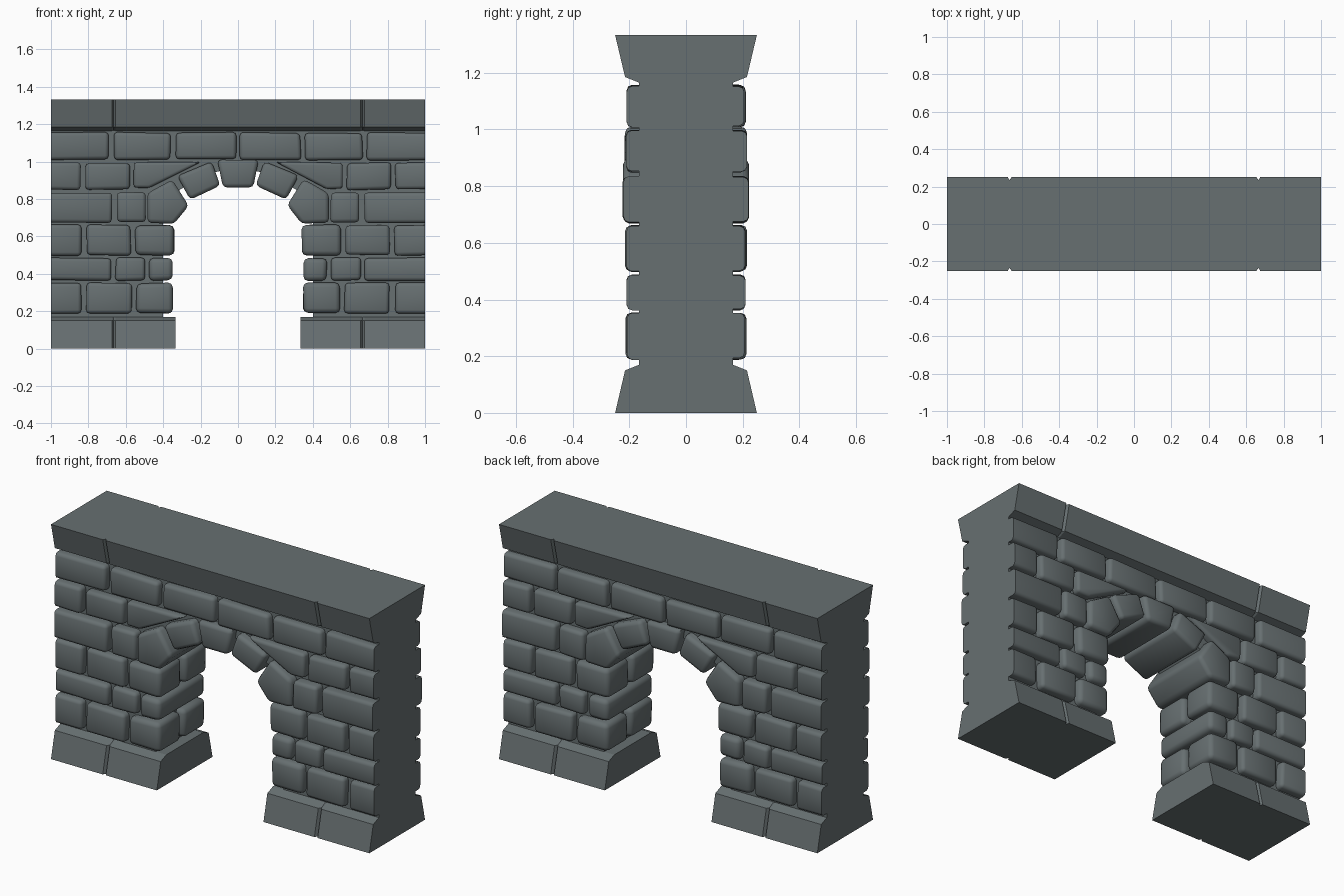
import bpy, bmesh, math, random
from mathutils import Vector

random.seed(4)
cube = bpy.data.objects.get("Cube")
if cube:
    bpy.data.objects.remove(cube)

# Single stone colour
stone_mat = bpy.data.materials.new("grey stone")
stone_mat.use_nodes = True
GREY = (0.135, 0.16, 0.165, 1)
stone_mat.diffuse_color = GREY
stone_mat.node_tree.nodes["Principled BSDF"].inputs["Base Color"].default_value = GREY


def finish(name, bm, smooth=False):
    bmesh.ops.recalc_face_normals(bm, faces=bm.faces)
    if smooth:
        for f in bm.faces:
            f.smooth = True
        for e in bm.edges:
            e.smooth = e.calc_face_angle(0) < math.radians(50)
    mesh = bpy.data.meshes.new(name)
    bm.to_mesh(mesh)
    bm.free()
    mesh.materials.append(stone_mat)
    obj = bpy.data.objects.new(name, mesh)
    bpy.context.collection.objects.link(obj)
    return obj


def prism(outline, y0, y1):
    """Extrude an (x, z) outline from y0 to y1."""
    bm = bmesh.new()
    face = bm.faces.new([bm.verts.new((x, y0, z)) for x, z in outline])
    ext = bmesh.ops.extrude_face_region(bm, geom=[face])
    verts = [v for v in ext["geom"] if isinstance(v, bmesh.types.BMVert)]
    bmesh.ops.translate(bm, verts=verts, vec=(0, y1 - y0, 0))
    bmesh.ops.recalc_face_normals(bm, faces=bm.faces)
    return bm


def stone(name, outline, y0, y1, round_by=0.019, jitter=0.004):
    """Rounded block, trimmed flush with the ends of the wall."""
    r = lambda: random.uniform(-jitter, jitter)
    bm = prism([(x + r(), z + r()) for x, z in outline], y0, y1)
    bmesh.ops.bevel(bm, geom=bm.edges[:], offset=round_by, segments=2,
                    profile=0.5, affect='EDGES', clamp_overlap=True)
    for side in (-1, 1):
        if max(v.co.x * side for v in bm.verts) > 1:
            cut = bmesh.ops.bisect_plane(
                bm, geom=bm.verts[:] + bm.edges[:] + bm.faces[:],
                plane_co=(side, 0, 0), plane_no=(side, 0, 0), clear_outer=True)
            rim = [g for g in cut["geom_cut"] if isinstance(g, bmesh.types.BMEdge)]
            bmesh.ops.edgeloop_fill(bm, edges=rim)
    return finish(name, bm, smooth=True)


def course(name, half_profile, x0, x1, joints):
    """Tapered band of (y, z) half profile, with V joints cut across it."""
    stations = [(x0, 0)]
    for j in joints:
        stations += [(j - 0.01, 0), (j, 0.016), (j + 0.01, 0)]
    stations.append((x1, 0))
    bm = bmesh.new()
    rings = []
    for x, inset in stations:
        half = [(max(y - inset, 0.16), z) for y, z in half_profile]
        ring = half + [(-y, z) for y, z in reversed(half)]
        rings.append([bm.verts.new((x, y, z)) for y, z in ring])
    for a, b in zip(rings, rings[1:]):
        for i in range(len(a)):
            k = (i + 1) % len(a)
            bm.faces.new((a[i], a[k], b[k], b[i]))
    bm.faces.new(rings[0])
    bm.faces.new(rings[-1])
    return finish(name, bm)


# Inner wall with the arched opening
CORE = 0.165
arch = [(0.40, 0.1), (0.40, 0.72), (0.31, 0.85), (0.2, 0.92), (0.08, 0.955)]
outline = [(1, 0.1)] + [(1, 1.25), (-1, 1.25), (-1, 0.1)]
outline += [(-x, z) for x, z in arch] + arch[::-1]
finish("wall_core", prism(outline, -CORE, CORE))

# Coping and plinths
course("coping", [(0.165, 1.165), (0.215, 1.185), (0.25, 1.333)], -1, 1, (-0.665, 0.665))
plinth = [(0.25, 0), (0.215, 0.15), (0.165, 0.17)]
course("left_plinth", plinth, 0.335, 1, (0.665,))
course("right_plinth", plinth, -1, -0.335, (-0.665,))

# Rows of face stones: bottom, top, face depth, (inner x, outer x) spans
END = 1.06
ROWS = [
    (0.19, 0.35, 0.21, [(0.57, 0.81), (0.84, END)]),
    (0.365, 0.485, 0.208, [(0.5, 0.655), (0.675, END)]),
    (0.5, 0.66, 0.212, [(0.575, 0.81), (0.835, END)]),
    (0.675, 0.835, 0.22, [(0.495, 0.65), (0.675, END)]),
    (0.85, 0.995, 0.213, [(0.58, 0.815), (0.84, END)]),
    (1.01, 1.155, 0.208, [(0.012, 0.335), (0.36, 0.665), (0.69, END)]),
]
# Stones beside the opening: inner x, outer x, split in two through the wall
JAMBS = [(0.348, 0.545, True), (0.348, 0.475, False), (0.342, 0.55, True)]
SPANDREL = [(0.2, 0.995), (0.56, 0.995), (0.56, 0.86), (0.475, 0.855)]

for sx, side in ((1, "left"), (-1, "right")):
    for sy, face in ((-1, "front"), (1, "back")):
        for n, (z0, z1, depth, spans) in enumerate(ROWS):
            for x0, x1 in spans:
                box = [(sx * x0, z0), (sx * x1, z0), (sx * x1, z1), (sx * x0, z1)]
                d = depth + random.uniform(-0.004, 0.004)
                stone(f"{face}_{side}_row_{n + 1}_stone", box, sy * 0.12, sy * d)
        stone(f"{face}_{side}_spandrel_stone",
              [(sx * x, z) for x, z in SPANDREL], sy * 0.12, sy * 0.21, 0.016)

    for (z0, z1, depth, _), (x0, x1, split) in zip(ROWS, JAMBS):
        box = [(sx * x0, z0), (sx * x1, z0), (sx * x1, z1), (sx * x0, z1)]
        cuts = [(-depth, -0.01), (0.015, depth)] if split else [(-depth, depth)]
        for y0, y1 in cuts:
            stone(f"{side}_jamb_stone", box, y0, y1, 0.025)

    # Arch stones running through the wall
    springer = [(0.485, 0.675), (0.485, 0.83), (0.35, 0.905), (0.262, 0.765), (0.342, 0.668)]
    haunch = [(0.325, 0.925), (0.14, 1.0), (0.095, 0.87), (0.258, 0.797)]
    for name, pts, d in (("springer", springer, 0.222), ("haunch", haunch, 0.215)):
        stone(f"{side}_arch_{name}", [(sx * x, z) for x, z in pts], -d, d, 0.022, 0.002)

stone("arch_keystone", [(-0.11, 1.01), (0.11, 1.01), (0.08, 0.863), (-0.08, 0.863)],
      -0.215, 0.215, 0.022, 0.002)
